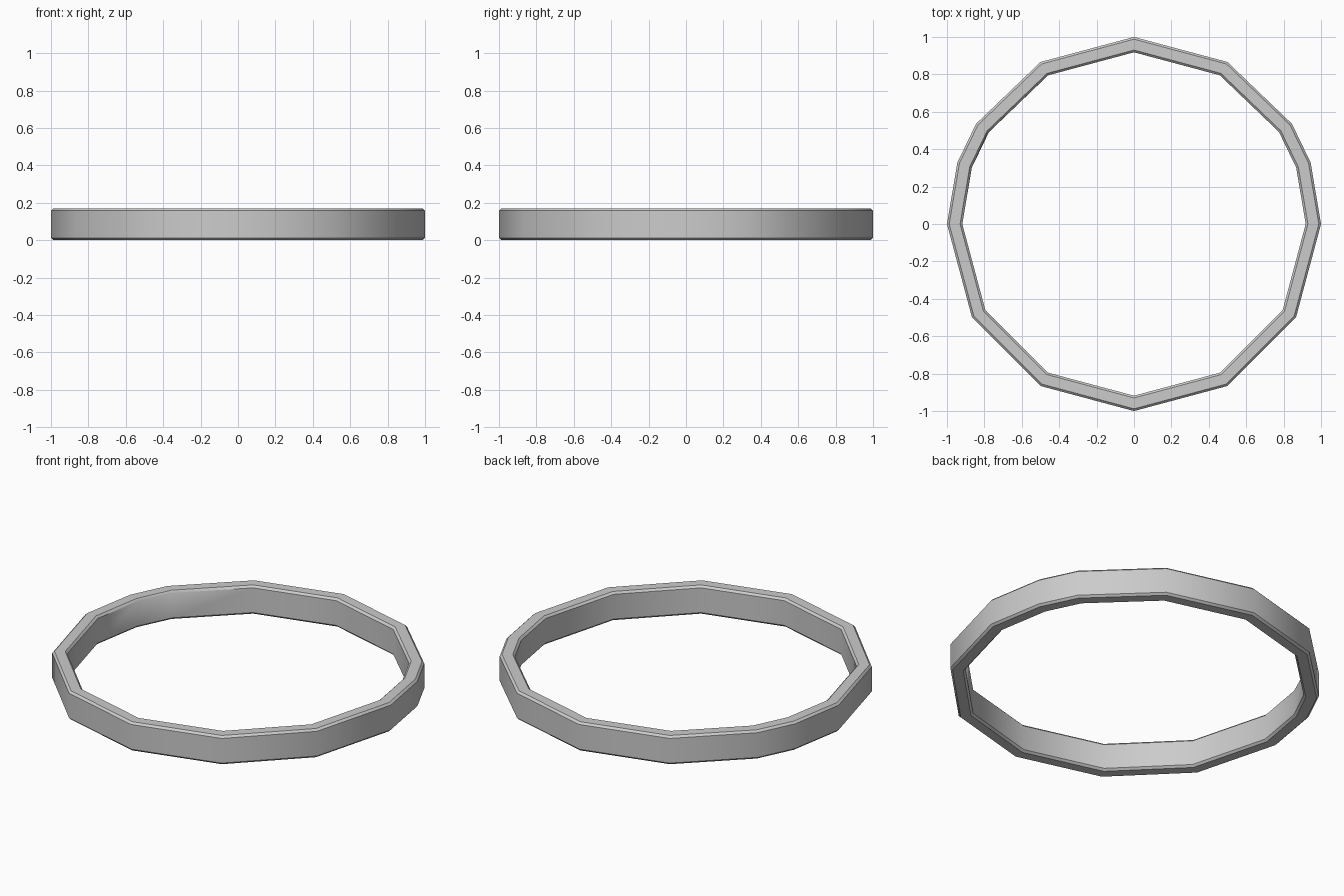
import bpy, bmesh, math

if "Cube" in bpy.data.objects:
    bpy.data.objects.remove(bpy.data.objects["Cube"])

# Half outline of the ring as angles (degrees), mirrored to the other side
right = [-90, -60, -30, 0, 19.2, 32.4, 60, 90]
angles = right + [180 - a for a in right[-2:0:-1]]

# Chamfered band cross-section: (radius, height)
H, C, R_OUT, R_IN = 0.17, 0.012, 1.0, 0.918
section = [(R_OUT, C), (R_OUT, H - C), (R_OUT - C, H), (R_IN + C, H),
           (R_IN, H - C), (R_IN, C), (R_IN + C, 0), (R_OUT - C, 0)]

# Sweep the section around the outline
bm = bmesh.new()
rings = []
for a in angles:
    t = math.radians(a)
    rings.append([bm.verts.new((r * math.cos(t), r * math.sin(t), z)) for r, z in section])

# Slight dent at the upper inner edge of the rear left corner
dent = rings[angles.index(180 - 32.4)][4]
dent.co.x *= 1.012
dent.co.y *= 0.985

n, m = len(rings), len(section)
for i in range(n):
    p, q = rings[i], rings[(i + 1) % n]
    for j in range(m):
        k = (j + 1) % m
        bm.faces.new((p[j], q[j], q[k], p[k]))
bmesh.ops.recalc_face_normals(bm, faces=bm.faces)

mesh = bpy.data.meshes.new("ring_band")
bm.to_mesh(mesh)
bm.free()
ring = bpy.data.objects.new("ring_band", mesh)
bpy.context.collection.objects.link(ring)

# Smooth walls, crisp chamfers
bpy.context.view_layer.objects.active = ring
ring.select_set(True)
bpy.ops.object.shade_smooth_by_angle(angle=math.radians(38))
